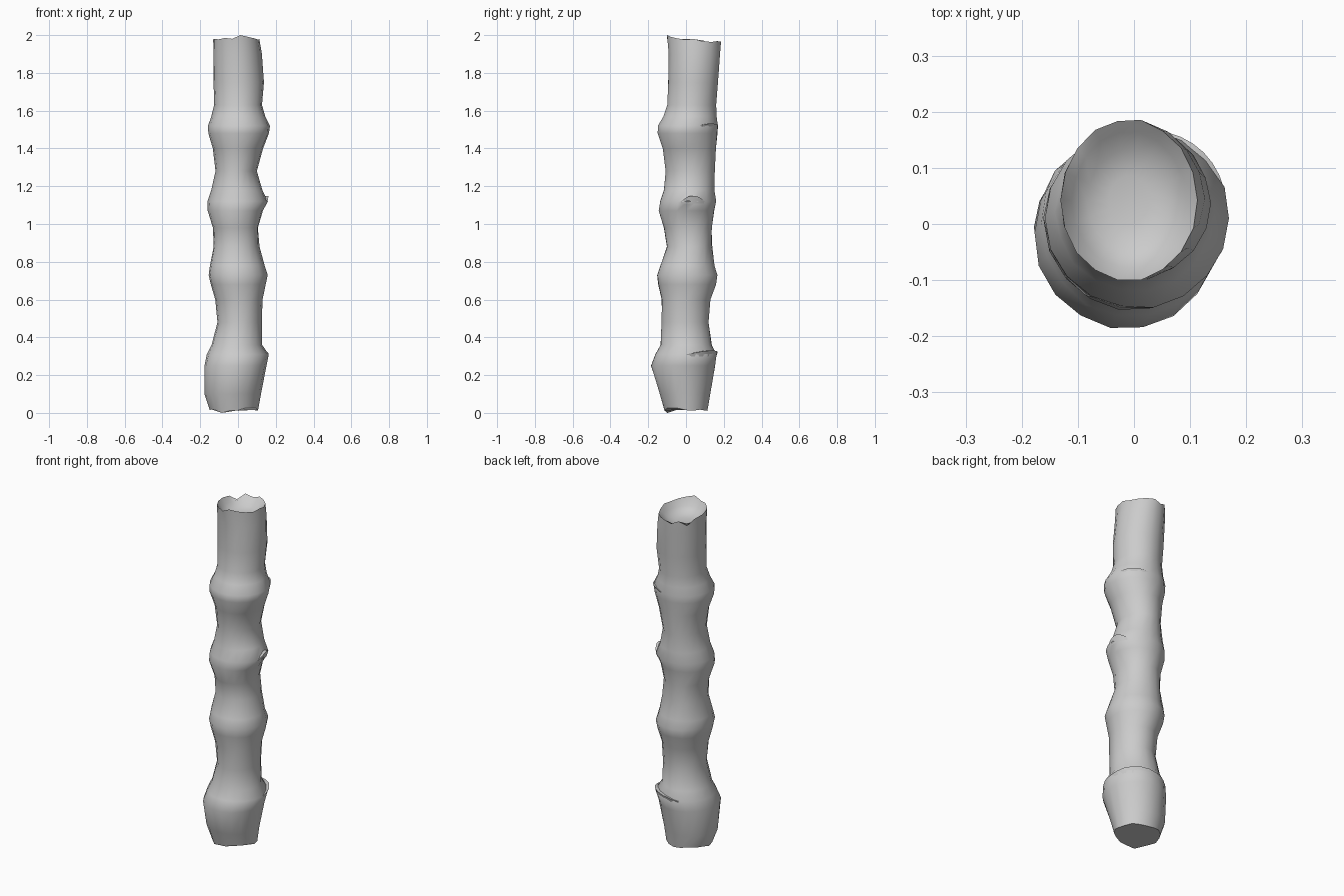
import bpy, bmesh, math, random

if "Cube" in bpy.data.objects:
    bpy.data.objects.remove(bpy.data.objects["Cube"])

random.seed(4)
SIDES = 18

# Stalk sections: height, left x, right x, front y, back y
SECTIONS = [
    (0.02, -.150, .105, -.115, .115),
    (0.10, -.178, .120, -.140, .130),
    (0.25, -.178, .152, -.186, .155),
    (0.31, -.166, .163, -.165, .165),
    (0.36, -.140, .127, -.137, .137),
    (0.48, -.110, .125, -.130, .122),
    (0.60, -.120, .130, -.130, .130),
    (0.68, -.145, .145, -.148, .160),
    (0.73, -.156, .156, -.155, .167),
    (0.78, -.150, .140, -.138, .152),
    (0.88, -.133, .115, -.102, .140),
    (0.98, -.132, .110, -.118, .138),
    (1.07, -.160, .135, -.146, .150),
    (1.12, -.160, .157, -.140, .162),
    (1.18, -.140, .128, -.118, .152),
    (1.28, -.118, .100, -.110, .155),
    (1.40, -.132, .132, -.126, .160),
    (1.48, -.158, .165, -.153, .168),
    (1.52, -.158, .170, -.150, .170),
    (1.57, -.140, .143, -.120, .163),
    (1.63, -.125, .127, -.100, .160),
    (1.75, -.130, .137, -.095, .170),
    (1.90, -.132, .125, -.092, .182),
    (1.98, -.130, .112, -.102, .187),
]

# Weathered dents: angle in degrees, height, angular reach, vertical reach, depth
DENTS = [
    (12, 1.02, 35, .07, .020),
    (160, 0.88, 25, .05, .018),
    (70, 0.90, 30, .06, .012),
    (215, 0.45, 30, .08, .012),
    (-40, 1.30, 30, .07, .010),
]


def ring(bm, section, scale=1.0, dz=None):
    z, xl, xr, yf, yb = section
    cx, cy = (xl + xr) / 2, (yf + yb) / 2
    rx, ry = (xr - xl) / 2 * scale, (yb - yf) / 2 * scale
    verts = []
    for i in range(SIDES):
        a = math.tau * i / SIDES
        k = 1 + random.uniform(-.012, .012)
        for deg, dentz, reach, tall, depth in DENTS:
            diff = abs((math.degrees(a) - deg + 180) % 360 - 180)
            k -= depth / .14 * max(0, 1 - diff / reach) * max(0, 1 - abs(z - dentz) / tall)
        h = z + (dz(i) if dz else 0)
        verts.append(bm.verts.new((cx + rx * k * math.cos(a), cy + ry * k * math.sin(a), h)))
    return verts


def bridge(bm, low, high):
    for i in range(SIDES):
        j = (i + 1) % SIDES
        bm.faces.new((low[i], low[j], high[j], high[i]))


# Broken ends: ragged bottom edge and tilted, chipped top rim
foot_wave = [random.uniform(-.010, .008) for _ in range(SIDES)]
foot_wave[12] = -.02
rim_wave = [-.005 - .012 * math.sin(math.tau * i / SIDES) + random.uniform(-.008, .008)
            for i in range(SIDES)]
rim_wave[14] = .02
rim_wave[7] -= .02
rim_wave[5] -= .015

bm = bmesh.new()
rings = []
for n, s in enumerate(SECTIONS):
    wave = None
    if n == 0:
        wave = lambda i: foot_wave[i]
    elif n == len(SECTIONS) - 1:
        wave = lambda i: rim_wave[i]
    rings.append(ring(bm, s, dz=wave))

# Shallow hollow in the top
top = SECTIONS[-1]
for drop, scale in ((.035, .84), (.06, .62), (.07, .30)):
    rings.append(ring(bm, (top[0] - drop,) + top[1:], scale))
for low, high in zip(rings, rings[1:]):
    bridge(bm, low, high)
bm.faces.new(rings[-1])
bm.faces.new(list(reversed(rings[0])))
bmesh.ops.recalc_face_normals(bm, faces=bm.faces)

mesh = bpy.data.meshes.new("bamboo_stalk")
bm.to_mesh(mesh)
bm.free()
stalk = bpy.data.objects.new("bamboo_stalk", mesh)
bpy.context.collection.objects.link(stalk)


# Peeling husk strips at the joints: thin raised lips over part of the ring
def husk(name, index, start, end, height):
    z, xl, xr, yf, yb = SECTIONS[index]
    cx, cy, rx, ry = (xl + xr) / 2, (yf + yb) / 2, (xr - xl) / 2, (yb - yf) / 2
    b = bmesh.new()
    steps, rows = 7, []
    for i in range(steps + 1):
        t = i / steps
        a = math.radians(start + (end - start) * t)
        swell = math.sin(math.pi * t)
        col = []
        for out, up in ((.97, -.012), (1 + .03 * swell, height * swell), (.90, height * swell)):
            col.append(b.verts.new((cx + rx * out * math.cos(a),
                                    cy + ry * out * math.sin(a), z + up)))
        rows.append(col)
    for p, q in zip(rows, rows[1:]):
        for k in range(2):
            b.faces.new((p[k], q[k], q[k + 1], p[k + 1]))
    me = bpy.data.meshes.new(name)
    b.to_mesh(me)
    b.free()
    ob = bpy.data.objects.new(name, me)
    bpy.context.collection.objects.link(ob)
    return ob


parts = [stalk,
         husk("lower_husk", 3, 0, 110, .02),
         husk("middle_husk", 13, -15, 35, .03),
         husk("upper_husk", 18, 20, 80, .012)]

# Smooth skin with crisp broken edges
bpy.ops.object.select_all(action='DESELECT')
for p in parts:
    p.select_set(True)
bpy.context.view_layer.objects.active = stalk
bpy.ops.object.shade_smooth_by_angle(angle=math.radians(50))
